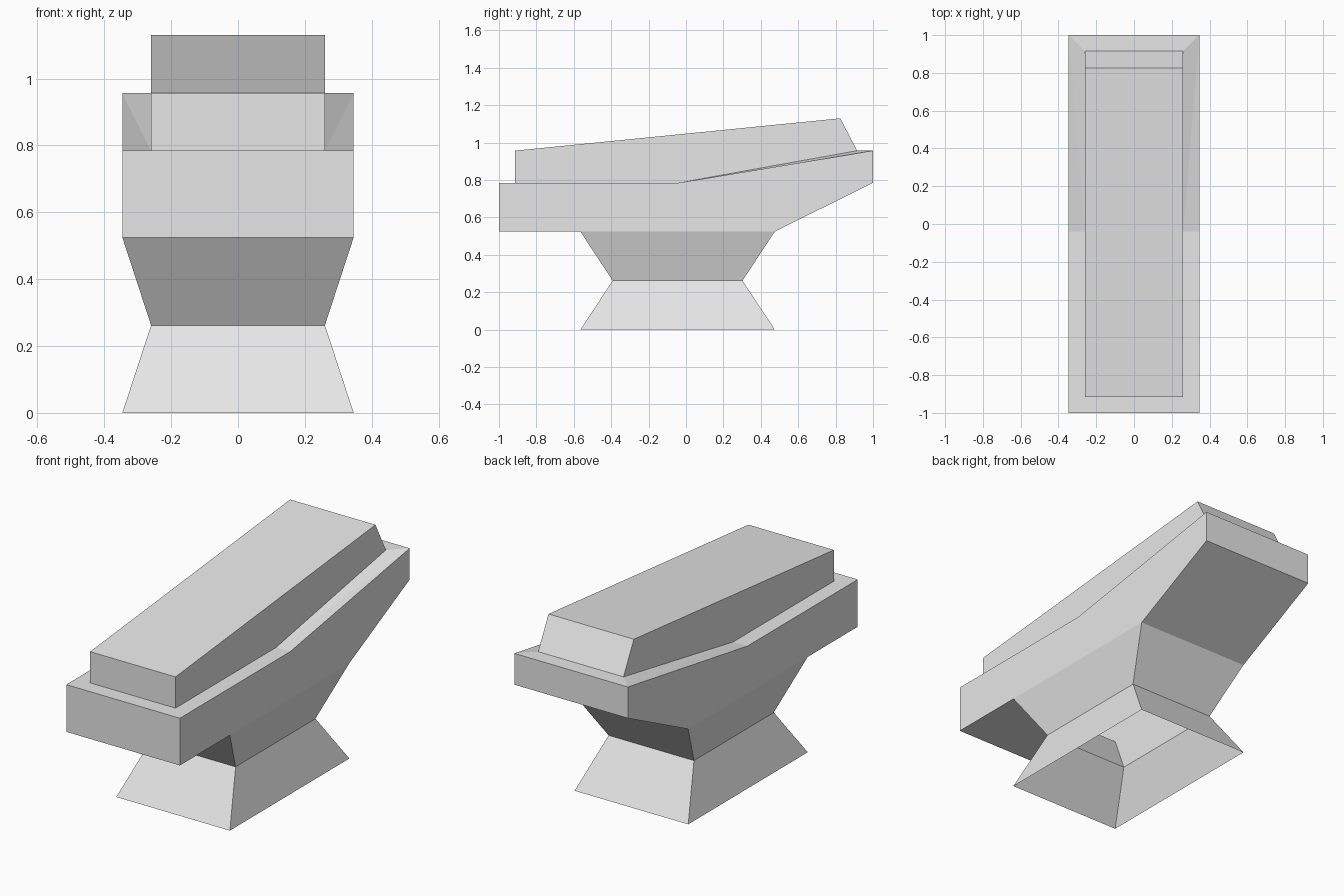
import bpy, bmesh

if "Cube" in bpy.data.objects:
    bpy.data.objects.remove(bpy.data.objects["Cube"])

grey = bpy.data.materials.new("plain grey")
grey.diffuse_color = (0.8, 0.8, 0.8, 1)
grey.use_nodes = True
grey.node_tree.nodes["Principled BSDF"].inputs["Base Color"].default_value = grey.diffuse_color

OUT, IN = 0.346, 0.26      # half widths of the wide and narrow sections
MID = -0.04                # where the rim starts to climb


def make_part(name, polygons):
    """Weld a list of polygons into one flat-shaded open shell."""
    bm = bmesh.new()
    for poly in polygons:
        bm.faces.new([bm.verts.new(p) for p in poly])
    bmesh.ops.remove_doubles(bm, verts=bm.verts[:], dist=0.0005)
    bmesh.ops.recalc_face_normals(bm, faces=bm.faces[:])
    mesh = bpy.data.meshes.new(name)
    bm.to_mesh(mesh)
    bm.free()
    mesh.materials.append(grey)
    bpy.context.collection.objects.link(bpy.data.objects.new(name, mesh))


def both_sides(half, profile):
    return [[(s * half, y, z) for y, z in profile] for s in (-1, 1)]


def across(half, a, b):
    """Strip spanning the full width between two profile points."""
    return [(-half, *a), (half, *a), (half, *b), (-half, *b)]


def ring(half, y0, y1, z):
    return [(-half, y0, z), (half, y0, z), (half, y1, z), (-half, y1, z)]


def loft(a, b):
    return [[a[i], a[(i + 1) % 4], b[(i + 1) % 4], b[i]] for i in range(4)]


# Hourglass pedestal, hollow and open underneath
foot = ring(OUT, -0.565, 0.475, 0)
waist = ring(IN, -0.392, 0.302, 0.262)
neck = ring(OUT, -0.565, 0.475, 0.525)
make_part("pedestal", loft(foot, waist) + loft(waist, neck))

# Main body: side walls, ends, underside, and rim around the raised block
front_low, front_top = (-1, 0.525), (-1, 0.785)
neck_front, neck_back = (-0.565, 0.525), (0.475, 0.525)
back_low, back_top = (1, 0.785), (1, 0.957)
bend = (MID, 0.785)
block_front, block_back = (-0.915, 0.785), (0.915, 0.957)

body = both_sides(OUT, [front_low, neck_front, neck_back, back_low,
                        back_top, bend, front_top])
for a, b in ((front_top, front_low), (front_low, neck_front),
             (neck_back, back_low), (back_low, back_top)):
    body.append(across(OUT, a, b))
for s in (-1, 1):
    outer, inner = s * OUT, s * IN
    body.append([(outer, *front_top), (outer, *bend), (inner, *bend), (inner, *block_front)])
    body.append([(outer, *bend), (outer, *back_top), (inner, *bend)])
    body.append([(outer, *back_top), (inner, *block_back), (inner, *bend)])
for edge, block in ((front_top, block_front), (back_top, block_back)):
    body.append([(-OUT, *edge), (OUT, *edge), (IN, *block), (-IN, *block)])
make_part("body", body)

# Raised block with sloping top and leaning back
top_front, top_back = (-0.915, 0.957), (0.825, 1.13)
block = both_sides(IN, [block_front, bend, block_back, top_back, top_front])
for a, b in ((block_front, top_front), (top_front, top_back), (top_back, block_back)):
    block.append(across(IN, a, b))
make_part("raised_block", block)
